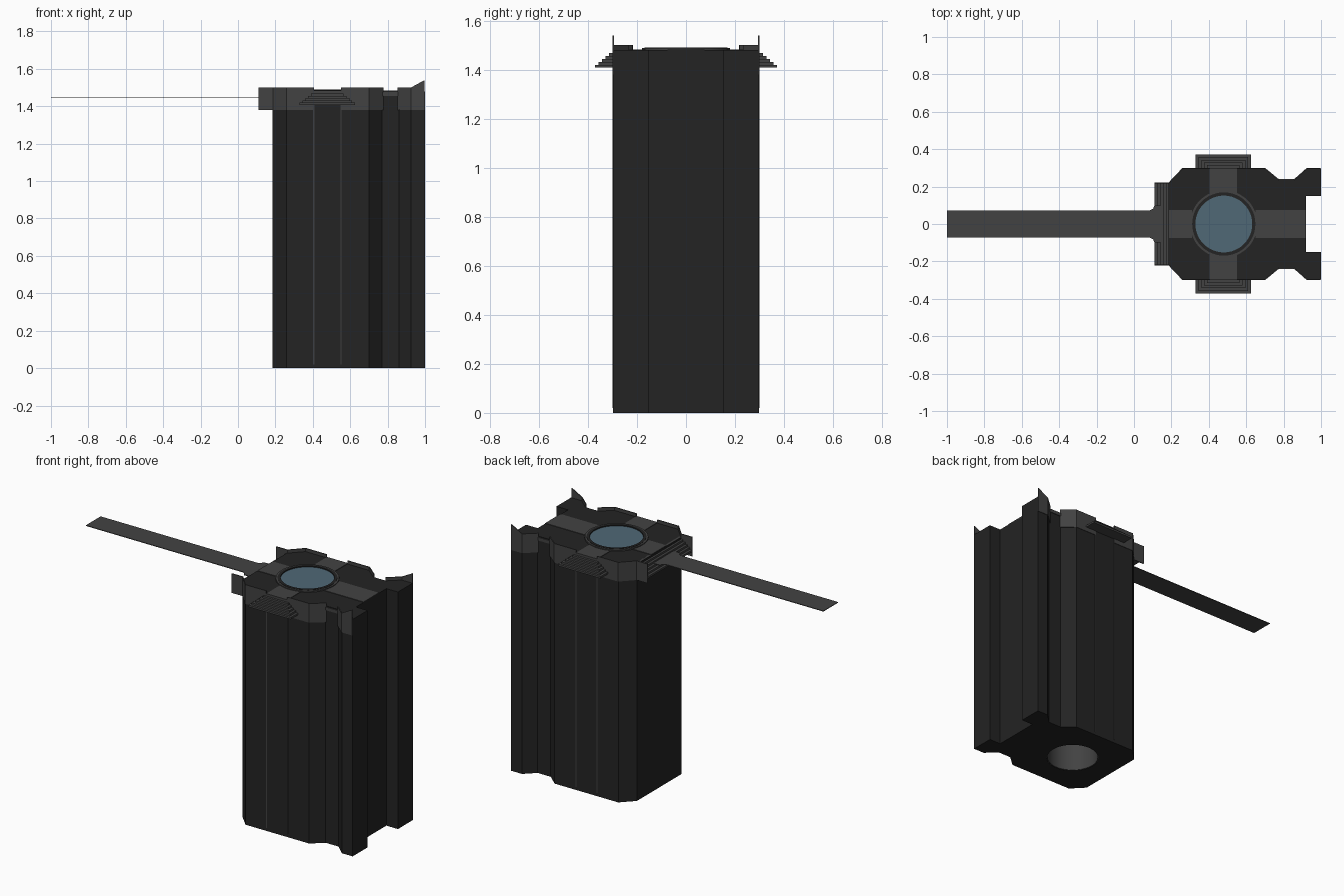
import bpy, bmesh, math
from mathutils import Matrix

cube = bpy.data.objects.get("Cube")
if cube:
    bpy.data.objects.remove(cube, do_unlink=True)


def material(name, rgb):
    m = bpy.data.materials.new(name)
    m.use_nodes = True
    m.diffuse_color = (*rgb, 1)
    m.node_tree.nodes["Principled BSDF"].inputs["Base Color"].default_value = (*rgb, 1)
    return m


DARK = material("charcoal", (.017, .017, .017))
GREY = material("mid grey", (.055, .055, .055))
GLASS = material("blue glass", (.08, .138, .181))

CX = .48          # axis of the round opening
DECK = 1.48       # height of the upper deck
RIM = 1.50        # top of the collar


def make(name, bm, mat):
    bmesh.ops.recalc_face_normals(bm, faces=bm.faces)
    me = bpy.data.meshes.new(name)
    bm.to_mesh(me)
    bm.free()
    me.materials.append(mat)
    ob = bpy.data.objects.new(name, me)
    bpy.context.collection.objects.link(ob)
    return ob


def prism(name, pts, z0, z1, mat):
    bm = bmesh.new()
    face = bm.faces.new([bm.verts.new((x, y, z0)) for x, y in pts])
    up = bmesh.ops.extrude_face_region(bm, geom=[face])["geom"]
    bmesh.ops.translate(bm, verts=[v for v in up if isinstance(v, bmesh.types.BMVert)],
                        vec=(0, 0, z1 - z0))
    return make(name, bm, mat)


def box(name, x0, x1, y0, y1, z0, z1, mat):
    return prism(name, [(x0, y0), (x1, y0), (x1, y1), (x0, y1)], z0, z1, mat)


def both_sides(half):
    return half + [(x, -y) for x, y in reversed(half)]


def mirror_y(ob):
    ob.modifiers.new("mirror", 'MIRROR').use_axis = (False, True, False)


def wall(name, pts, mat):
    """Thin upright sheet along (x, y, bottom, top) points, repeated on both sides."""
    bm = bmesh.new()
    cols = [(bm.verts.new((x, y, a)), bm.verts.new((x, y, b))) for x, y, a, b in pts]
    for (a, b), (c, d) in zip(cols, cols[1:]):
        bm.faces.new((a, c, d, b))
    ob = make(name, bm, mat)
    s = ob.modifiers.new("thickness", 'SOLIDIFY')
    s.thickness, s.offset = .006, 0
    mirror_y(ob)


def ring(name, r0, r1, z0, z1, mat):
    """Round sleeve with a rectangular section."""
    bm = bmesh.new()
    loop = [bm.verts.new((r, 0, z)) for r, z in ((r0, z0), (r1, z0), (r1, z1), (r0, z1))]
    edges = [bm.edges.new((loop[i], loop[(i + 1) % 4])) for i in range(4)]
    bmesh.ops.spin(bm, geom=loop + edges, cent=(0, 0, 0), axis=(0, 0, 1),
                   angle=math.tau, steps=48, use_duplicate=False)
    bmesh.ops.remove_doubles(bm, verts=bm.verts, dist=.0001)
    bmesh.ops.translate(bm, verts=bm.verts, vec=(CX, 0, 0))
    smooth(make(name, bm, mat))


def smooth(ob):
    bpy.ops.object.select_all(action='DESELECT')
    ob.select_set(True)
    bpy.context.view_layer.objects.active = ob
    bpy.ops.object.shade_smooth_by_angle(angle=math.radians(35))


def disc(name, r, z0, z1, mat):
    bm = bmesh.new()
    bmesh.ops.create_cone(bm, cap_ends=True, segments=48, radius1=r, radius2=r, depth=z1 - z0,
                          matrix=Matrix.Translation((CX, 0, (z0 + z1) / 2)))
    ob = make(name, bm, mat)
    smooth(ob)
    return ob


# Column with two rear legs and a round bore
outline = [(.185, .22), (.26, .297), (.70, .297), (.77, .235), (.86, .235),
           (.925, .297), (1, .297), (1, .15), (.92, .15)]
body = prism("column_body", both_sides(outline), 0, DECK, DARK)
cutter = disc("bore_cutter", .155, -.1, 1.6, DARK)
cutter.hide_render = True
cutter.hide_set(True)
cut = body.modifiers.new("bore", 'BOOLEAN')
cut.object, cut.operation, cut.solver = cutter, 'DIFFERENCE', 'EXACT'
ring("bore_lining", .151, .156, .002, 1.46, GREY)

# Raised rings and glass
ring("outer_ring", .165, .18, DECK - .02, DECK + .008, GREY)
ring("inner_ring", .152, .169, DECK - .02, DECK + .010, DARK)
disc("glass_disc", .154, DECK - .015, DECK + .004, GLASS)

# Flat cross on the deck, broken around the rings
for name, x0, x1 in (("deck_strip_right", .187, CX - .17), ("deck_strip_left", CX + .17, .92)):
    box(name, x0, x1, -.075, .075, DECK - .005, DECK + .003, GREY)
mirror_y(box("deck_strip_side", .405, .55, .165, .30, DECK - .005, DECK + .003, GREY))

# Thin collar sheets around the upper edge
LOW = 1.38
wall("collar_right", [(.11, .22, LOW, RIM), (.187, .22, LOW, RIM),
                      (.26, .297, LOW, RIM), (.405, .297, LOW, RIM)], GREY)
wall("collar_left", [(.55, .297, LOW, RIM), (.70, .297, LOW, RIM), (.775, .235, LOW, RIM)], GREY)
wall("collar_notch", [(.765, .237, 1.455, 1.475), (.865, .237, 1.455, 1.475)], GREY)
wall("collar_leg", [(.855, .235, LOW, RIM), (.925, .297, LOW, RIM), (.998, .297, LOW, 1.54)], GREY)

# Stepped vents below the deck edge
STEPS = 6
for i in range(STEPS):
    t = i / (STEPS - 1)
    z = DECK - .06 * t
    spread = .075 * t
    mirror_y(box(f"side_vent_{i + 1}", .405 - spread, .55 + spread, .285, .30 + .072 * t,
                 z - .012, z, GREY))
    box(f"end_vent_{i + 1}", .187 - .077 * t, .20, -.22, .22, z - .012, z, GREY)

# Long flat blade with flared root
blade = [(-1, .073), (.085, .073), (.102, .082), (.11, .10), (.16, .10)]
prism("blade", both_sides(blade), 1.443, 1.447, GREY)

# Upright seams on the column sides
for i, x in enumerate((.405, .55)):
    mirror_y(box(f"side_seam_{i + 1}", x - .003, x + .003, .29, .299, .02, 1.41, GREY))
